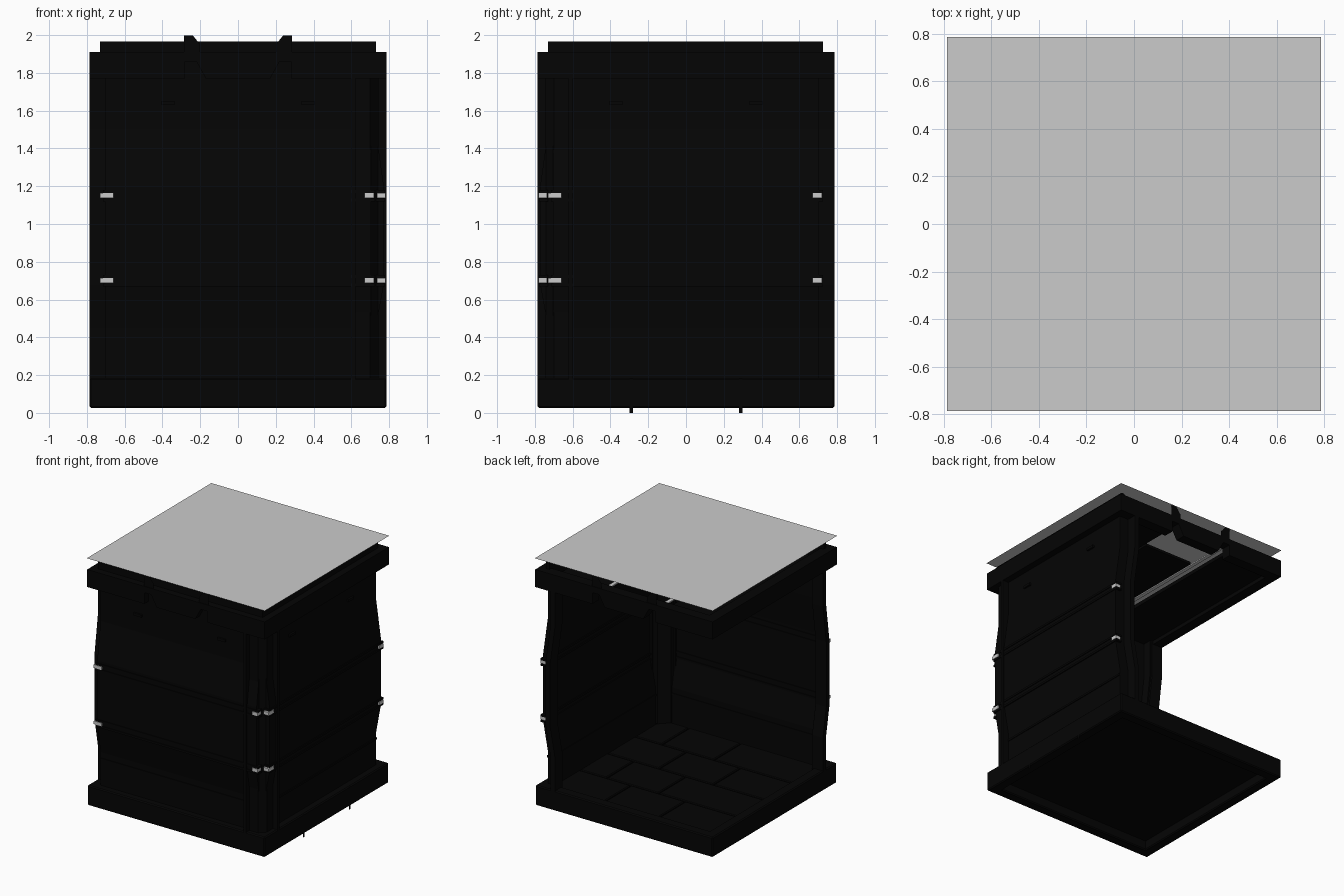
import bpy, bmesh, math
from mathutils import Matrix

if "Cube" in bpy.data.objects:
    bpy.data.objects.remove(bpy.data.objects["Cube"])

black = bpy.data.materials.new("black_plastic")
black.diffuse_color = (0.0015, 0.0015, 0.0015, 1)
black.use_nodes = True
black.node_tree.nodes["Principled BSDF"].inputs["Base Color"].default_value = black.diffuse_color


def extrude(name, pts, a, b, axis='x', mat=black, turn=0, bevel=0):
    """Extrude a 2D profile (single face if a == b). axis x: pts (y,z); y: (x,z); z: (x,y)."""
    bm = bmesh.new()

    def co(p, t):
        return {'x': (t, p[0], p[1]), 'y': (p[0], t, p[1]), 'z': (p[0], p[1], t)}[axis]
    lo = [bm.verts.new(co(p, a)) for p in pts]
    bm.faces.new(lo)
    if a != b:
        hi = [bm.verts.new(co(p, b)) for p in pts]
        bm.faces.new(hi[::-1])
        n = len(pts)
        for i in range(n):
            j = (i + 1) % n
            bm.faces.new((lo[i], hi[i], hi[j], lo[j]))
        bmesh.ops.recalc_face_normals(bm, faces=bm.faces)
    bmesh.ops.rotate(bm, verts=bm.verts, cent=(0, 0, 0), matrix=Matrix.Rotation(turn, 3, 'Z'))
    me = bpy.data.meshes.new(name)
    bm.to_mesh(me)
    bm.free()
    ob = bpy.data.objects.new(name, me)
    bpy.context.collection.objects.link(ob)
    if mat:
        me.materials.append(mat)
    if bevel:
        m = ob.modifiers.new("bevel", 'BEVEL')
        m.width = bevel
        m.segments = 1
    return ob


def box(name, x0, x1, y0, y1, z0, z1, **kw):
    return extrude(name, [(y0, z0), (y1, z0), (y1, z1), (y0, z1)], x0, x1, **kw)


def wall_profile(start, thick):
    """Bulged wall section; outside faces -y before turning."""
    steps = [(0, .16), (0, .45), (.042, .68), (.042, 1.2), (0, 1.5), (0, 1.8)]
    outer = [(-start - d, z) for d, z in steps]
    return outer + [(y + thick, z) for y, z in reversed(outer)]


# Front wall and right wall are the same part turned by 90 degrees
for side, turn, sgn in (("front", 0, -1), ("right", math.pi / 2, 1)):
    extrude(side + "_wall", wall_profile(.73, .035), -.705, .705, turn=turn)
    # recessed post closing the free end of the wall
    extrude(side + "_end_post", wall_profile(.65, .04), *sorted((sgn * .785, sgn * .69)), turn=turn)
    extrude(side + "_end_return", wall_profile(.725, .10), *sorted((sgn * .705, sgn * .68)), turn=turn)
    # seam rails with light end clips
    for z in (.70, 1.15):
        for dz in (-.022, .022):
            box(side + "_seam_rail", -.715, .725, -.779, -.73, z + dz - .008, z + dz + .008, turn=turn)
        for a, b in ((-.73, -.66), (.67, .72)):
            box(side + "_clip", a, b, -.782, -.735, z - .013, z + .013, turn=turn, mat=None)
    box(side + "_lower_strip", -.705, .705, -.737, -.69, .39, .405, turn=turn)
    # small catches under the lid frame
    for x in (-.37, .37):
        box(side + "_catch", x - .035, x + .035, -.745, -.72, 1.63, 1.65, turn=turn)
    # low upstand above the frame
    box(side + "_upstand", -.73, .725, -.73, -.70, 1.77, 1.965, turn=turn)
    # rib of the corner pillar, standing proud of the wall
    box(side + "_corner_rib", sgn * -.61 - .012, sgn * -.61 + .012, -.785, -.72, .17, 1.78, turn=turn)

# Chamfered corner pillar joining the two walls
extrude("corner_pillar", [(.61, -.745), (.70, -.745), (.745, -.70), (.745, -.61),
                          (.68, -.61), (.61, -.68)], .17, 1.78, axis='z')

# Base frame: four bars
for s in (-1, 1):
    lo, hi = sorted((s * .785, s * .70))
    box("base_bar_x", -.785, .785, lo, hi, .025, .185, bevel=.008)
    box("base_bar_y", lo, hi, -.785, .785, .025, .185, bevel=.008)

# Floor slab with staggered tiles
box("floor", -.72, .72, -.72, .72, .10, .14)
for r in range(4):
    y0 = -.70 + r * .35
    cuts = [-.70, -.24, .24, .70] if r % 2 else [-.70, 0, .46, .70]
    for a, b in zip(cuts, cuts[1:]):
        box("floor_tile", a + .005, b - .005, y0 + .005, y0 + .345, .13, .165, bevel=.006)

# Flat tabs under the right side of the base
for y in (-.29, .29):
    extrude("base_tab", [(y - .01, 0), (y + .01, 0), (y + .01, .18), (y - .01, .18)], .7853, .7853)

# Top frame: notched bars at front and back, plain bars at the sides
low = [(.17, 1.77), (.22, 1.86), (.28, 1.86), (.28, 1.77), (.785, 1.77), (.785, 1.91)]
bar = low + [(-x, z) for x, z in reversed(low)]
extrude("top_bar_front", bar, -.785, -.70, axis='y')
extrude("top_bar_back", bar, .70, .785, axis='y')
tab = [(.285, 1.86), (.285, 1.999), (.24, 1.999), (.20, 1.95), (.20, 1.86)]
for s in (-1, 1):
    # flat tabs that hold the cover sheet
    for y in (-.78, .78):
        extrude("cover_tab", [(s * x, z) for x, z in tab], y, y, axis='y')
    lo, hi = sorted((s * .785, s * .70))
    box("top_bar_side", lo, hi, -.785, .785, 1.77, 1.91)
    # ceiling panel and long light strip
    lo, hi = sorted((s * .72, s * .28))
    box("ceiling_panel", lo, hi, -.72, .72, 1.80, 1.83)
    lo, hi = sorted((s * .265, s * .235))
    box("light_strip", lo, hi, -.71, .71, 1.845, 1.855, mat=None)
box("ceiling_centre", -.22, .22, -.72, .40, 1.84, 1.86)

# Flat cover sheet
bpy.ops.mesh.primitive_plane_add(size=1.575, location=(0, 0, 2.0))
bpy.context.object.name = "cover_sheet"
